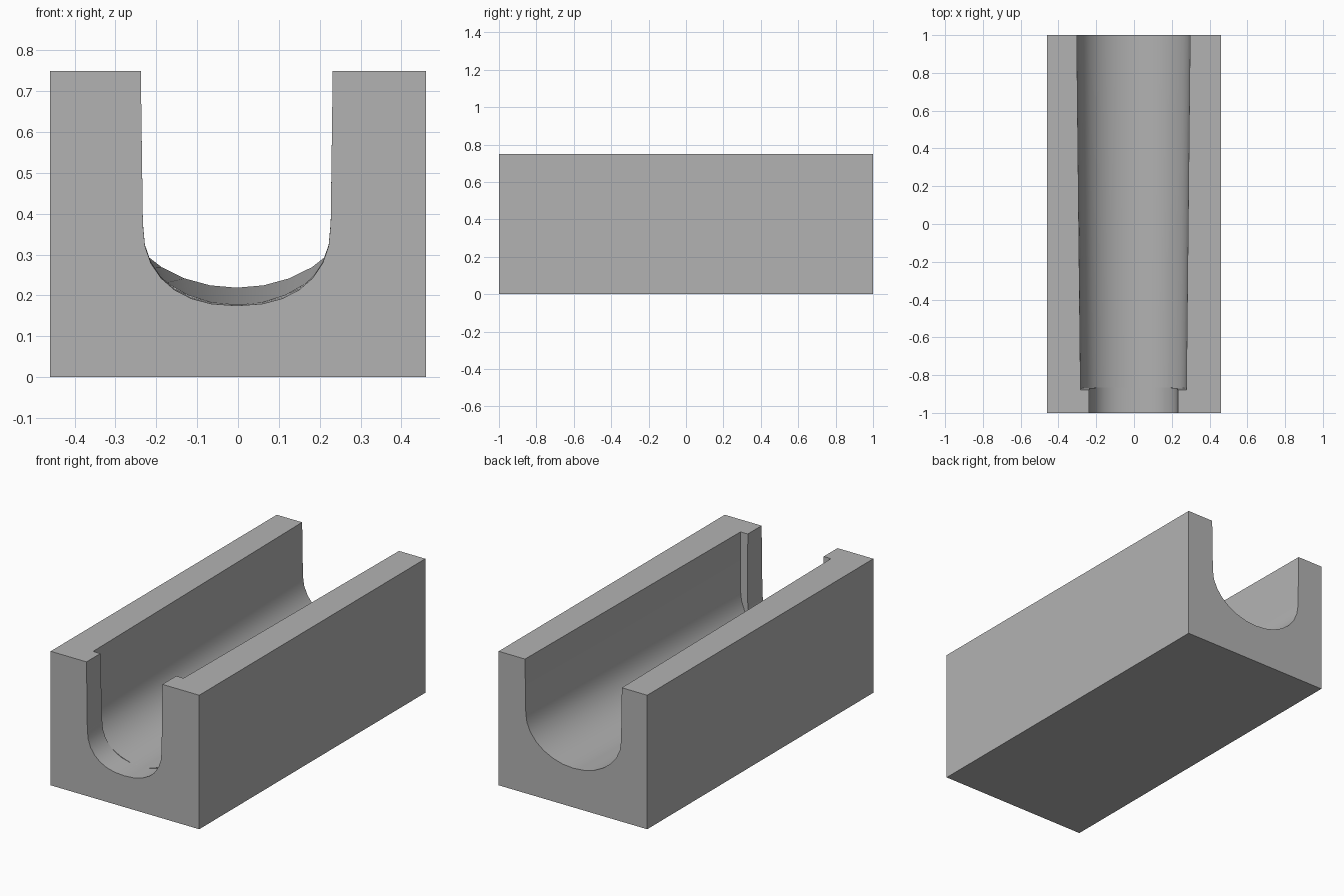
import bpy, bmesh, math

cube = bpy.data.objects.get("Cube")
if cube:
    bpy.data.objects.remove(cube, do_unlink=True)

HALF_W, HALF_L, TOP = 0.46, 1.0, 0.75
STEPS = 14      # segments round the trough floor
SHIFT = -0.003  # trough sits slightly off centre

grey = bpy.data.materials.new("light grey")
grey.use_nodes = True
colour = (0.45, 0.45, 0.45, 1)
grey.diffuse_color = colour
grey.node_tree.nodes["Principled BSDF"].inputs["Base Color"].default_value = colour

bm = bmesh.new()


def trough_ring(y, half, floor, rise, power, lean=0.0):
    """U-shaped section: flared straight walls above a rounded floor."""
    pts = [(-half - 0.005, TOP)]
    for i in range(STEPS + 1):
        t = math.pi * i / STEPS
        c, s = math.cos(t), abs(math.sin(t))
        x = -math.copysign(abs(c) ** (2 / power), c) * half
        pts.append((x, floor + rise * (1 - s ** (2 / power))))
    pts.append((half + 0.005, TOP))
    return [bm.verts.new((x + SHIFT, y - lean * (z - floor), z)) for x, z in pts]


# Narrow neck at the front, then the wider trough rising to the back
rings = [
    trough_ring(-HALF_L, 0.23, 0.175, 0.20, 2.3),
    trough_ring(-0.865, 0.23, 0.178, 0.20, 2.3, 0.022),
    trough_ring(-0.865, 0.275, 0.177, 0.25, 2.0, 0.022),
    trough_ring(HALF_L, 0.295, 0.219, 0.23, 2.0),
]
for a, b in zip(rings, rings[1:]):
    for i in range(len(a) - 1):
        bm.faces.new((a[i], a[i + 1], b[i + 1], b[i]))

# Outer block: corners run top left, bottom left, bottom right, top right
front, back = [
    [bm.verts.new((x, y, z)) for x, z in
     ((-HALF_W, TOP), (-HALF_W, 0), (HALF_W, 0), (HALF_W, TOP))]
    for y in (-HALF_L, HALF_L)]
for i in range(3):
    bm.faces.new((front[i], front[i + 1], back[i + 1], back[i]))

# End walls and the two top rims
bm.faces.new(front + rings[0][::-1])
bm.faces.new(back + rings[-1][::-1])
for corner, side in ((0, 0), (3, -1)):
    bm.faces.new([front[corner]] + [r[side] for r in rings] + [back[corner]])

bmesh.ops.recalc_face_normals(bm, faces=bm.faces[:])
mesh = bpy.data.meshes.new("trough_block")
bm.to_mesh(mesh)
bm.free()
mesh.materials.append(grey)
block = bpy.data.objects.new("trough_block", mesh)
bpy.context.collection.objects.link(block)

# Smooth the rounded floor, keep the block edges sharp
bpy.ops.object.select_all(action='DESELECT')
block.select_set(True)
bpy.context.view_layer.objects.active = block
bpy.ops.object.shade_smooth_by_angle(angle=math.radians(30))
